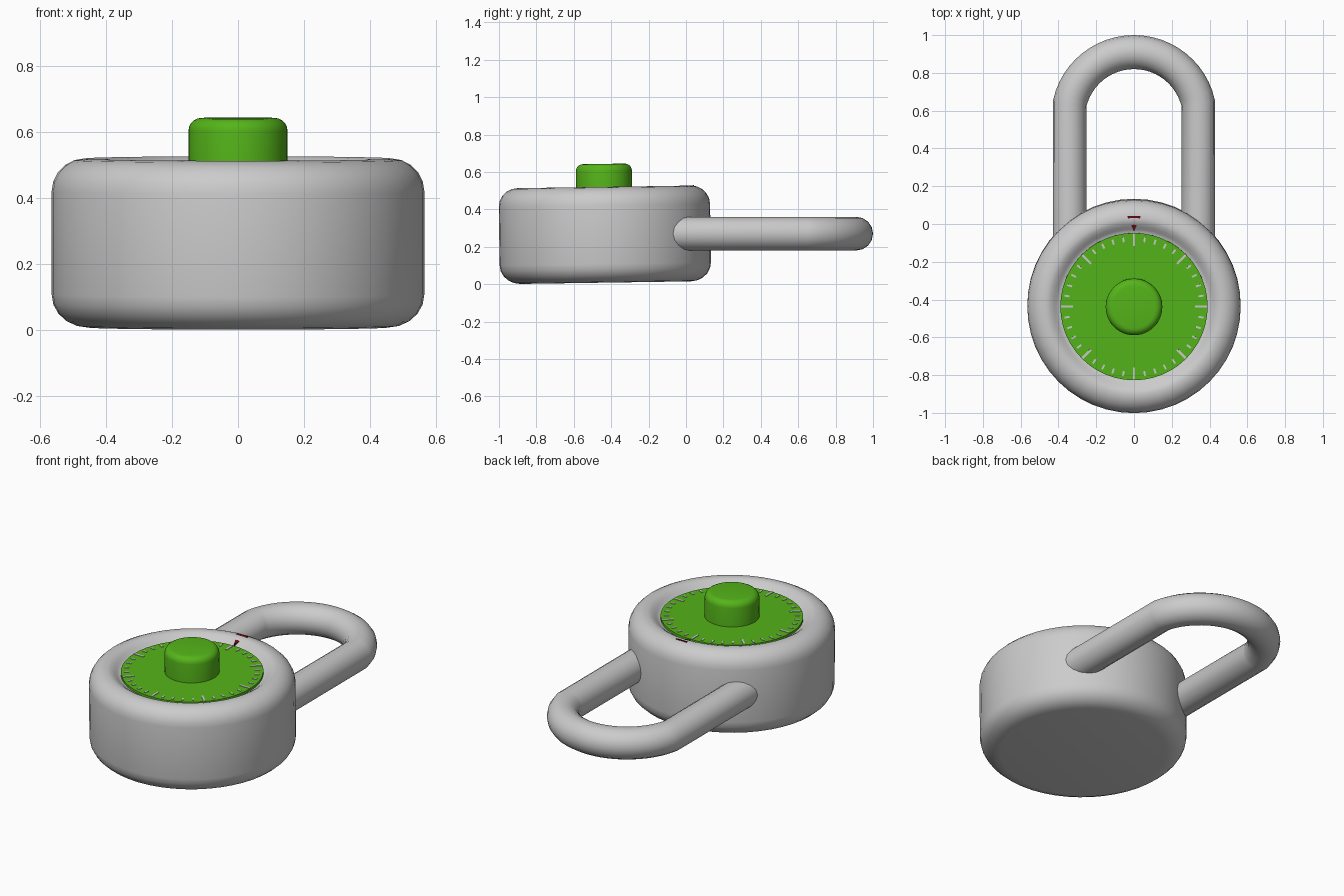
import bpy, bmesh
from math import sin, cos, pi, asin, radians
from mathutils import Matrix

if "Cube" in bpy.data.objects:
    bpy.data.objects.remove(bpy.data.objects["Cube"])

SEG = 48
TILT = 0.015
ORIGIN = (0, -0.43, 0.008)


def material(name, rgb):
    m = bpy.data.materials.new(name)
    m.diffuse_color = (*rgb, 1)
    m.use_nodes = True
    m.node_tree.nodes["Principled BSDF"].inputs["Base Color"].default_value = m.diffuse_color
    return m


def smooth(ob, angle=35):
    bpy.ops.object.select_all(action='DESELECT')
    ob.select_set(True)
    bpy.context.view_layer.objects.active = ob
    bpy.ops.object.shade_smooth_by_angle(angle=radians(angle))


def finish(bm, name, mat=None):
    # every body part shares the slightly tilted body frame
    bmesh.ops.recalc_face_normals(bm, faces=bm.faces)
    me = bpy.data.meshes.new(name)
    bm.to_mesh(me)
    bm.free()
    ob = bpy.data.objects.new(name, me)
    bpy.context.collection.objects.link(ob)
    ob.location = ORIGIN
    ob.rotation_euler.x = TILT
    if mat:
        me.materials.append(mat)
    smooth(ob)
    return ob


def lathe(name, profile, mat=None):
    # revolve (radius, z) pairs; both ends are capped
    bm = bmesh.new()
    rings = [[bm.verts.new((r * sin(2 * pi * i / SEG), r * cos(2 * pi * i / SEG), z))
              for i in range(SEG)] for r, z in profile]
    for a, b in zip(rings, rings[1:]):
        for i in range(SEG):
            j = (i + 1) % SEG
            bm.faces.new((a[i], a[j], b[j], b[i]))
    bm.faces.new(rings[0])
    bm.faces.new(rings[-1])
    return finish(bm, name, mat)


def corner(r, z, dr, dz, a0, a1, n=5):
    # elliptical rounding around centre (r, z)
    angs = [radians(a0 + (a1 - a0) * k / n) for k in range(n + 1)]
    return [(r + dr * cos(a), z + dz * sin(a)) for a in angs]


green = material("dial_green", (0.09, 0.46, 0.01))
red = material("pointer_red", (0.16, 0.005, 0.008))
pale = material("mark_grey", (0.6, 0.62, 0.6))

# body with rounded edges and a shallow dish for the dial
lathe("lock_body",
      corner(0.455, 0.10, 0.11, 0.10, -90, 0)
      + corner(0.465, 0.412, 0.10, 0.10, 0, 90)
      + [(0.445, 0.507), (0.425, 0.495), (0.41, 0.482), (0.395, 0.472)])

# dial and knob
lathe("dial", [(0.39, 0.465), (0.39, 0.486)], green)
lathe("knob", [(0.15, 0.48)] + corner(0.112, 0.597, 0.038, 0.038, 0, 90), green)

# graduation marks
bm = bmesh.new()
for i in range(40):
    major = i % 5 == 0
    r0, r1, w = (0.322, 0.387, 0.012) if major else (0.345, 0.372, 0.010)
    m = (Matrix.Rotation(-2 * pi * i / 40, 4, 'Z')
         @ Matrix.Translation((0, (r0 + r1) / 2, 0.4865))
         @ Matrix.Diagonal((w, r1 - r0, 0.005, 1)))
    bmesh.ops.create_cube(bm, size=1, matrix=m)
finish(bm, "dial_marks", pale)

# pointer lying on the inner slope of the rim
bm = bmesh.new()
tri = [(-0.036, 0.48, 0.515), (0.036, 0.48, 0.515), (0, 0.398, 0.489)]
top = [bm.verts.new(p) for p in tri]
low = [bm.verts.new((x, y, z - 0.022)) for x, y, z in tri]
bm.faces.new(top)
bm.faces.new(low[::-1])
for i in range(3):
    j = (i + 1) % 3
    bm.faces.new((top[i], low[i], low[j], top[j]))
finish(bm, "pointer", red)

# shackle: two straight legs joined by a circular arc
R, CY, X = 0.349, 0.561, 0.34
half = asin(X / R)
path = [(-X, -0.2)]
path += [(R * sin(t), CY + R * cos(t)) for t in
         [half * (k / 12 - 1) for k in range(25)]]
path += [(X, -0.2)]
cu = bpy.data.curves.new("shackle", 'CURVE')
cu.dimensions = '3D'
cu.bevel_depth = 0.09
cu.bevel_resolution = 6
cu.use_fill_caps = True
sp = cu.splines.new('POLY')
sp.points.add(len(path) - 1)
for p, (x, y) in zip(sp.points, path):
    p.co = (x, y, 0.27, 1)
shackle = bpy.data.objects.new("shackle", cu)
bpy.context.collection.objects.link(shackle)
bpy.ops.object.select_all(action='DESELECT')
shackle.select_set(True)
bpy.context.view_layer.objects.active = shackle
bpy.ops.object.convert(target='MESH')
smooth(bpy.context.view_layer.objects.active)
